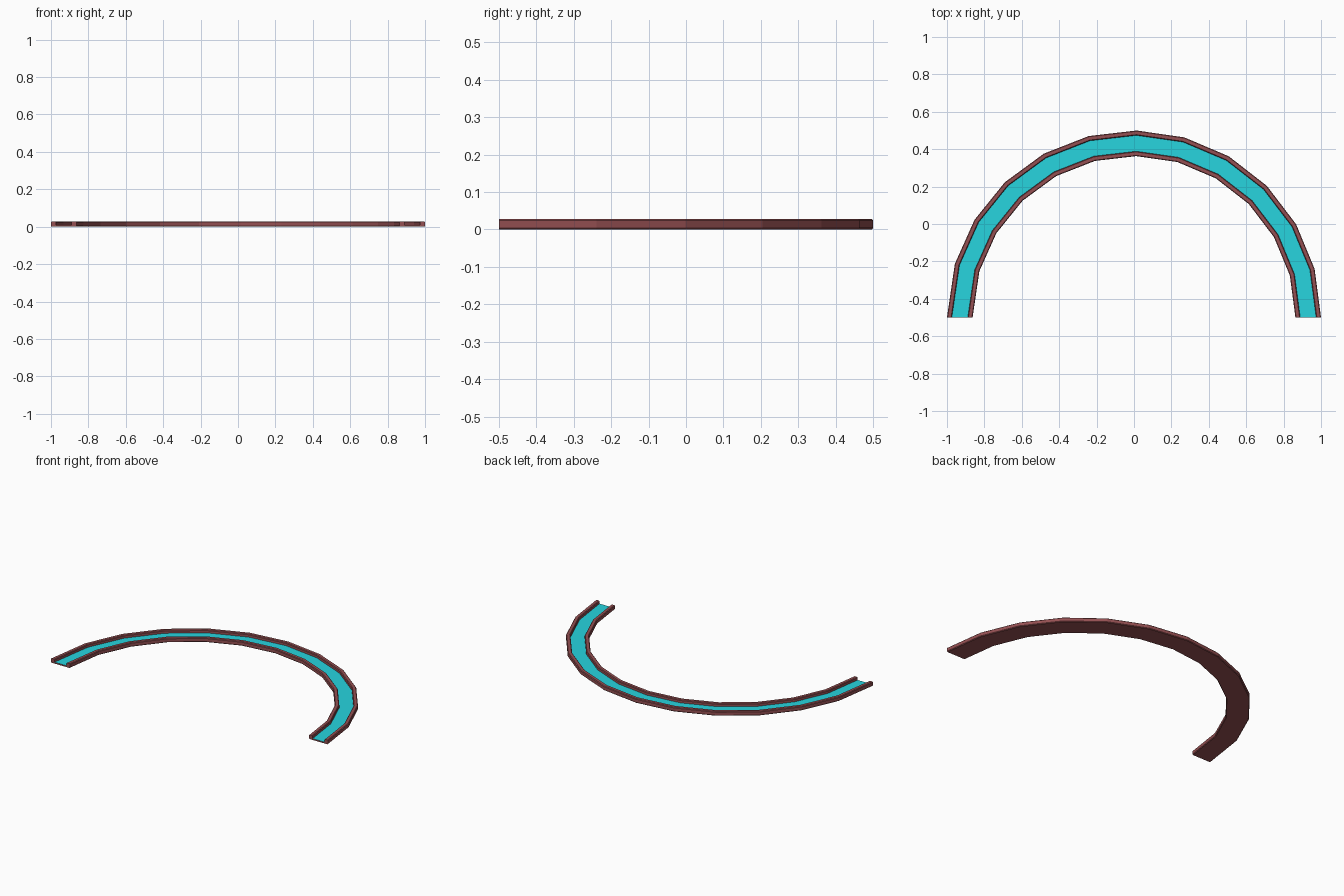
import bpy, bmesh, math

if "Cube" in bpy.data.objects:
    bpy.data.objects.remove(bpy.data.objects["Cube"])


def material(name, color):
    m = bpy.data.materials.new(name)
    m.diffuse_color = color
    m.use_nodes = True
    m.node_tree.nodes["Principled BSDF"].inputs["Base Color"].default_value = m.diffuse_color
    return m


# Cross-section of the channel as (radius, height), going round from the underside
B, H, FLOOR = 0.004, 0.028, 0.009
RI, RO, RIM = 0.863, 1.0, 0.026
profile = [
    (RI + B, 0), (RO - B, 0), (RO, B), (RO, H - B), (RO - B, H),
    (RO - RIM + B, H), (RO - RIM, H - B), (RO - RIM, FLOOR),
    (RI + RIM, FLOOR), (RI + RIM, H - B), (RI + RIM - B, H),
    (RI + B, H), (RI, H - B), (RI, B),
]
WATER_EDGE = 7  # profile edge that forms the channel bed

# Arc stations: even steps, with both ends trimmed on a straight line
angles = [0] + [16.7 + 14.82 * k for k in range(11)] + [180]

bm = bmesh.new()
rings = []
for a in angles:
    t = math.radians(a)
    rings.append([bm.verts.new((-r * math.cos(t), r * math.sin(t) - 0.5, z))
                  for r, z in profile])

# Skin the stations, giving the bed its own colour
n = len(profile)
for r0, r1 in zip(rings, rings[1:]):
    for i in range(n):
        j = (i + 1) % n
        f = bm.faces.new((r0[i], r0[j], r1[j], r1[i]))
        f.material_index = 1 if i == WATER_EDGE else 0

# Close the two ends
bm.faces.new(rings[0])
bm.faces.new(rings[-1])
bmesh.ops.recalc_face_normals(bm, faces=bm.faces)

mesh = bpy.data.meshes.new("curved_channel")
bm.to_mesh(mesh)
bm.free()
mesh.materials.append(material("brown_border", (0.30, 0.08, 0.085, 1)))
mesh.materials.append(material("cyan_bed", (0.02, 0.66, 0.74, 1)))
channel = bpy.data.objects.new("curved_channel", mesh)
bpy.context.collection.objects.link(channel)
